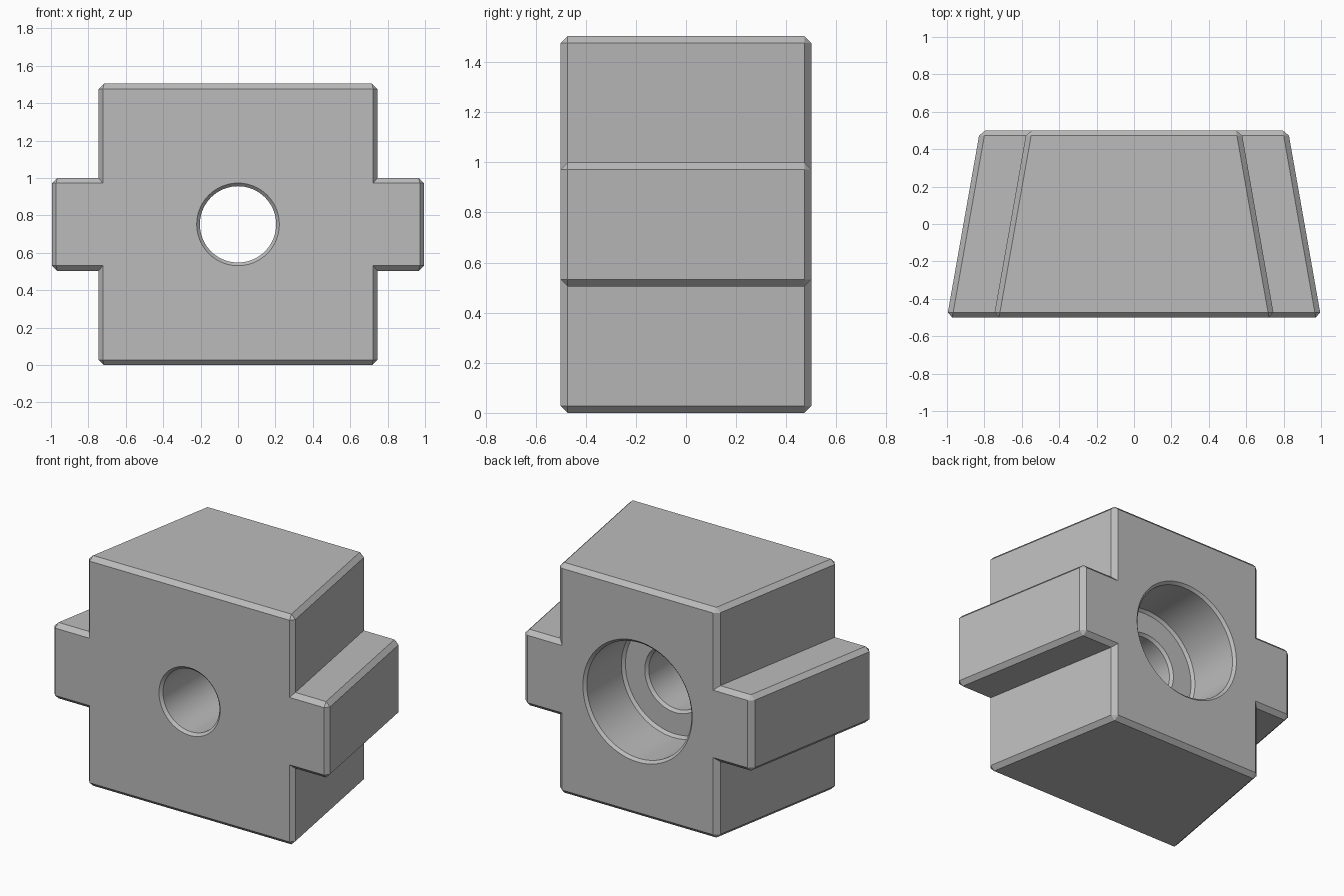
import bpy, bmesh, math
from mathutils import Matrix, Vector

if "Cube" in bpy.data.objects:
    bpy.data.objects.remove(bpy.data.objects["Cube"], do_unlink=True)

HEIGHT, DEPTH = 1.504, 1.0
WING_LOW, WING_HIGH = 0.504, 1.0
BODY, WING = 0.75, 1.0            # half widths at the front
TAPER = math.tan(math.radians(10)) * DEPTH
CHAMFER = 0.028
MID = HEIGHT / 2

grey = bpy.data.materials.new("plain grey")
grey.use_nodes = True
colour = (0.5, 0.5, 0.5, 1)
grey.diffuse_color = colour
grey.node_tree.nodes["Principled BSDF"].inputs["Base Color"].default_value = colour


def make_object(name, bm):
    bmesh.ops.recalc_face_normals(bm, faces=bm.faces[:])
    mesh = bpy.data.meshes.new(name)
    bm.to_mesh(mesh)
    bm.free()
    mesh.materials.append(grey)
    obj = bpy.data.objects.new(name, mesh)
    bpy.context.collection.objects.link(obj)
    return obj


# Tapered block with a wing on each side, chamfered on its outer edges
half = [(BODY, 0), (BODY, WING_LOW), (WING, WING_LOW),
        (WING, WING_HIGH), (BODY, WING_HIGH), (BODY, HEIGHT)]
outline = half + [(-x, z) for x, z in reversed(half)]
bm = bmesh.new()
front = [bm.verts.new((x, -DEPTH / 2, z)) for x, z in outline]
back = [bm.verts.new((x - math.copysign(TAPER, x), DEPTH / 2, z)) for x, z in outline]
bm.faces.new(front)
bm.faces.new(back[::-1])
for i in range(len(outline)):
    j = (i + 1) % len(outline)
    bm.faces.new((front[i], back[i], back[j], front[j]))
bmesh.ops.recalc_face_normals(bm, faces=bm.faces[:])
outer = [e for e in bm.edges if e.is_convex]
bmesh.ops.bevel(bm, geom=outer, offset=CHAMFER, offset_type='OFFSET',
                segments=1, affect='EDGES', clamp_overlap=True)
block = make_object("wedge_block", bm)

# Stepped bore: (radius, y) profile turned around the front-to-back axis
R, BIG, C, FLOOR = 0.204, 0.378, 0.017, 0.11
F, B = -DEPTH / 2, DEPTH / 2
profile = [(0, F - C), (R + 2 * C, F - C), (R, F + C), (R, FLOOR - C), (R + C, FLOOR),
           (BIG - C, FLOOR), (BIG, FLOOR + C), (BIG, B - C), (BIG + 2 * C, B + C), (0, B + C)]
bm = bmesh.new()
ring = [bm.verts.new((r, y, MID)) for r, y in profile]
edges = [bm.edges.new(pair) for pair in zip(ring, ring[1:])]
bmesh.ops.spin(bm, geom=ring + edges, cent=(0, 0, MID), axis=(0, 1, 0),
               angle=math.tau, steps=72, use_duplicate=False)
bmesh.ops.remove_doubles(bm, verts=bm.verts[:], dist=1e-4)
cutter = make_object("bore_cutter", bm)
cutter.hide_render = True

# Cut the bore and remove the cutter
bpy.ops.object.select_all(action='DESELECT')
bpy.context.view_layer.objects.active = block
block.select_set(True)
cut = block.modifiers.new("bore", 'BOOLEAN')
cut.operation = 'DIFFERENCE'
cut.solver = 'EXACT'
cut.object = cutter
bpy.ops.object.modifier_apply(modifier=cut.name)
bpy.data.objects.remove(cutter, do_unlink=True)
bpy.ops.object.shade_smooth_by_angle(angle=math.radians(20))
